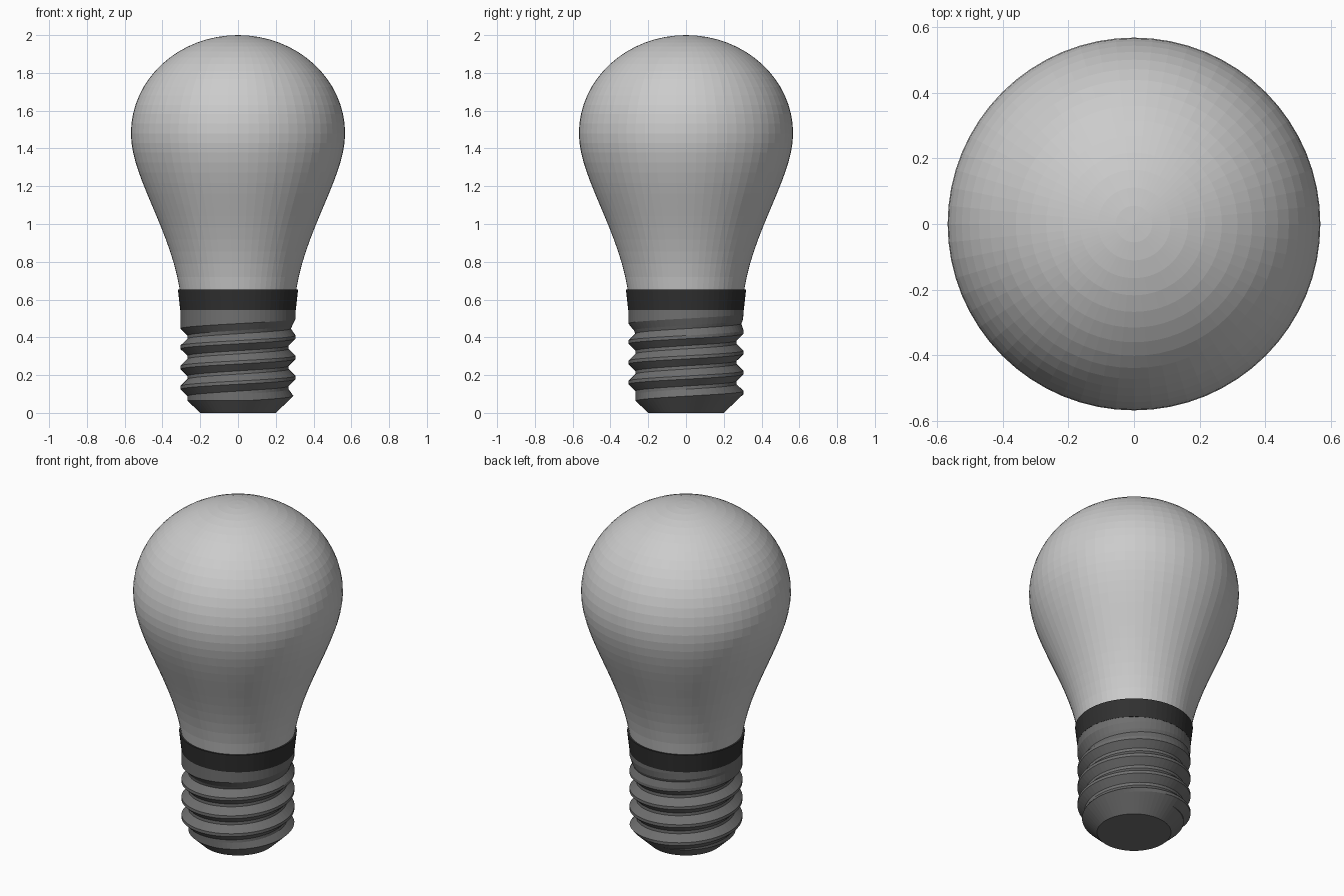
import bpy, bmesh
from math import sin, cos, pi, sqrt
from mathutils import Vector
from mathutils.geometry import interpolate_bezier

if "Cube" in bpy.data.objects:
    bpy.data.objects.remove(bpy.data.objects["Cube"])

SEG = 64


def material(name, value):
    mat = bpy.data.materials.new(name)
    mat.diffuse_color = (value, value, value, 1)
    mat.use_nodes = True
    mat.node_tree.nodes["Principled BSDF"].inputs["Base Color"].default_value = mat.diffuse_color
    return mat


def finish(name, bm, mat=None):
    bmesh.ops.remove_doubles(bm, verts=bm.verts, dist=1e-5)
    bmesh.ops.dissolve_degenerate(bm, edges=bm.edges, dist=1e-6)
    bmesh.ops.recalc_face_normals(bm, faces=bm.faces)
    mesh = bpy.data.meshes.new(name)
    bm.to_mesh(mesh)
    bm.free()
    obj = bpy.data.objects.new(name, mesh)
    bpy.context.collection.objects.link(obj)
    if mat:
        mesh.materials.append(mat)
    return obj


def skin(name, columns, mat=None):
    """Join neighbouring columns of points with quads, then weld."""
    bm = bmesh.new()
    cols = [[bm.verts.new(p) for p in col] for col in columns]
    for a, b in zip(cols, cols[1:]):
        for k in range(len(a) - 1):
            bm.faces.new((a[k], b[k], b[k + 1], a[k + 1]))
    return finish(name, bm, mat)


def lathe(name, profile, mat=None):
    angles = [2 * pi * j / SEG for j in range(SEG + 1)]
    return skin(name, [[(r * cos(t), r * sin(t), z) for r, z in profile]
                       for t in angles], mat)


# Glass: tapered neck running into a domed top
WIDE, MID = 0.567, 1.48
neck = interpolate_bezier(Vector((0.308, 0.65, 0)), Vector((0.36, 0.98, 0)),
                          Vector((WIDE, 1.25, 0)), Vector((WIDE, MID, 0)), 15)
profile = [(0, 0.6), (0.296, 0.6)] + [(p.x, p.y) for p in neck]
profile += [(WIDE * cos(i * pi / 32), MID + 0.52 * sin(i * pi / 32)) for i in range(1, 16)]
profile.append((0, 2.0))
lathe("glass_bulb", profile)

# Dark collar between glass and screw base
lathe("collar", [(0, 0.545), (0.306, 0.545), (0.318, 0.652), (0, 0.652)],
      material("collar_dark", 0.03))

# Screw base: helical rows of crests and roots, clamped top and bottom
PITCH, CREST_R, DEPTH = 0.107, 0.305, 0.037
LOW, HIGH = 0.065, 0.55
# offset along one pitch and groove amount (narrow flats on crest and root)
STEPS = [(-0.08, 0), (0.08, 0), (0.42, 1), (0.58, 1), (0.92, 0)]


def groove(phase):
    phase = (phase + 0.08) % 1 - 0.08
    for (p0, g0), (p1, g1) in zip(STEPS, STEPS[1:]):
        if phase <= p1:
            return g0 + (g1 - g0) * (phase - p0) / (p1 - p0)
    return 0


columns = []
for j in range(SEG + 1):
    turn = j / SEG
    start = 0.08 + PITCH * turn
    col = [(0, 0, 0), (0.2 * cos(2 * pi * turn), 0.2 * sin(2 * pi * turn), 0)]
    for k in range(-2, 6):
        for offset, _ in STEPS[:4]:
            z = min(max(start + PITCH * (k + offset), LOW), HIGH)
            fade = min(max((0.50 - z) / 0.08, 0), 1)
            r = CREST_R - DEPTH * fade * groove((z - start) / PITCH)
            r = min(r, 0.2 + z * 1.05)
            col.append((r * cos(2 * pi * turn), r * sin(2 * pi * turn), z))
    col.append((0, 0, HIGH))
    columns.append(col)
skin("screw_base", columns, material("base_grey", 0.16))
